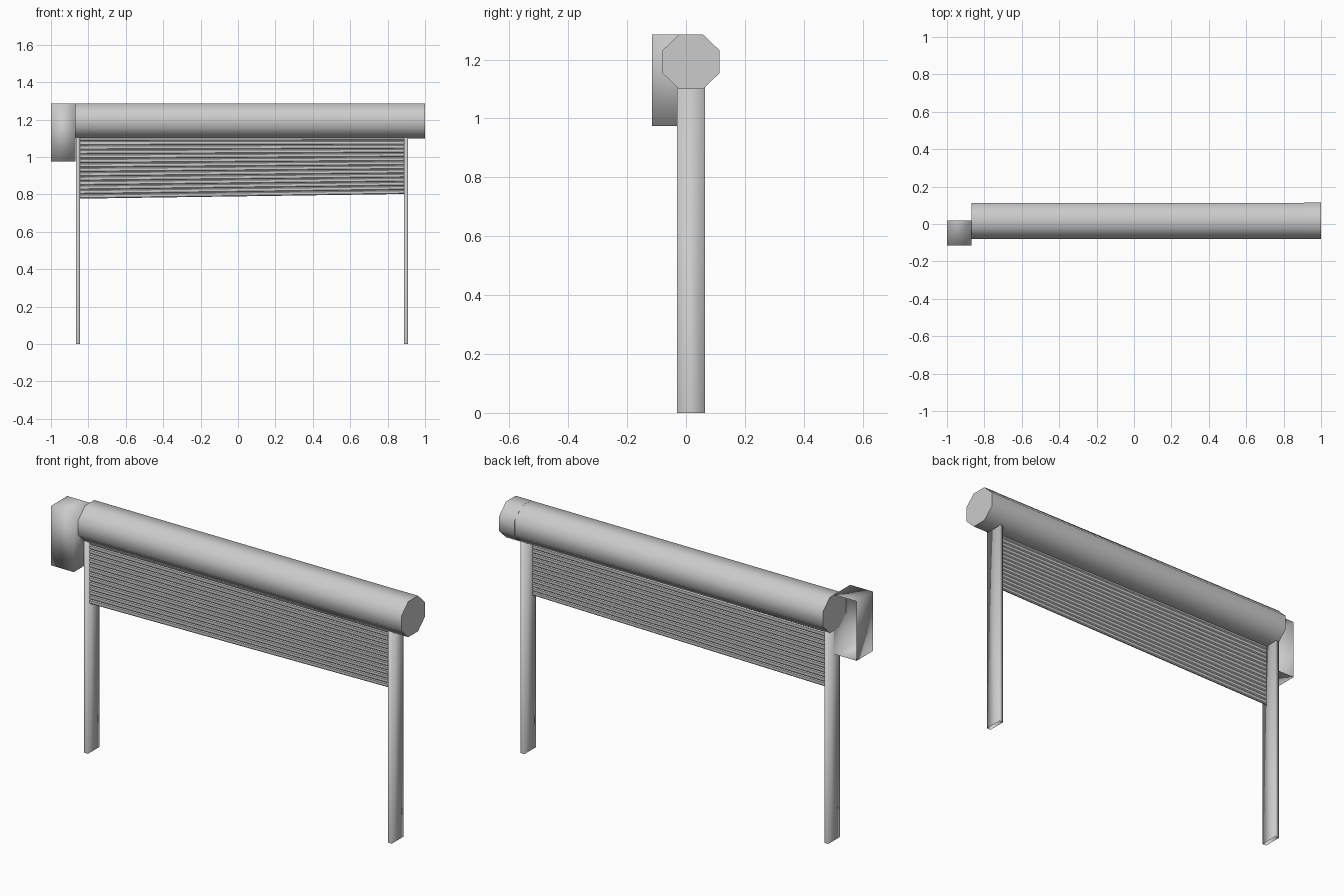
import bpy, bmesh, math

if "Cube" in bpy.data.objects:
    bpy.data.objects.remove(bpy.data.objects["Cube"])


def make_object(name, bm, angle):
    bmesh.ops.recalc_face_normals(bm, faces=bm.faces)
    me = bpy.data.meshes.new(name)
    bm.to_mesh(me)
    bm.free()
    ob = bpy.data.objects.new(name, me)
    bpy.context.collection.objects.link(ob)
    bpy.ops.object.select_all(action='DESELECT')
    ob.select_set(True)
    bpy.context.view_layer.objects.active = ob
    bpy.ops.object.shade_smooth_by_angle(angle=math.radians(angle))
    return ob


def loft(name, ring_a, ring_b, angle, caps=True):
    """Join two closed rings of points, optionally closing both ends."""
    bm = bmesh.new()
    a = [bm.verts.new(p) for p in ring_a]
    b = [bm.verts.new(p) for p in ring_b]
    n = len(a)
    for i in range(n):
        j = (i + 1) % n
        bm.faces.new((a[i], a[j], b[j], b[i]))
    if caps:
        bm.faces.new(a)
        bm.faces.new(b)
    return make_object(name, bm, angle)


def octagon(x, ry, rz, cy=0.017, cz=1.1925):
    t = math.tan(math.pi / 8)
    pts = [(1, -t), (1, t), (t, 1), (-t, 1), (-1, t), (-1, -t), (-t, -1), (t, -1)]
    return [(x, cy + ry * p, cz + rz * q) for p, q in pts]


def box(name, x0, x1, y0, y1, z0, z1, angle, open_side=None):
    """Box made of thin walls; open_side is the (axis, sign) face left out."""
    bm = bmesh.new()
    bmesh.ops.create_cube(bm, size=1)
    for v in bm.verts:
        v.co.x = x0 if v.co.x < 0 else x1
        v.co.y = y0 if v.co.y < 0 else y1
        v.co.z = z0 if v.co.z < 0 else z1
    bm.normal_update()
    if open_side:
        axis, sign = open_side
        gone = [f for f in bm.faces if f.normal[axis] * sign > 0.9]
        bmesh.ops.delete(bm, geom=gone, context='FACES_ONLY')
    return make_object(name, bm, angle)


# Eight-sided roller housing and its end cap
loft("roller_housing", octagon(-0.87, 0.096, 0.0925), octagon(0.91, 0.096, 0.0925), 50)
loft("housing_end_cap", octagon(0.91, 0.097, 0.093), octagon(1.0, 0.097, 0.093), 50)

# Guide posts, hollow and open at the foot
for side, x0, x1 in (("left", -0.867, -0.845), ("right", 0.888, 0.91)):
    box(side + "_guide_post", x0, x1, -0.031, 0.065, 0, 1.105, 100, (2, -1))

# Motor box, open at the back
box("motor_box", -1.0, -0.868, -0.115, 0.02, 0.975, 1.285, 100, (1, 1))

# Slatted shutter curtain: ribbed profile, hanging slightly lower on the left
SLATS, TOP, MID, HALF = 14, 1.11, -0.01, 0.007


def curtain_ring(x, bottom):
    pitch = (TOP - bottom) / SLATS
    prof = [(HALF * 0.45, 0)]
    for i in range(SLATS):
        prof += [(HALF, i + 0.2), (HALF, i + 0.8), (HALF * 0.45, i + 1)]
    front = [(x, MID - d, TOP - k * pitch) for d, k in prof]
    back = [(x, MID + d, TOP - k * pitch) for d, k in reversed(prof)]
    return front + back


loft("shutter_curtain", curtain_ring(-0.85, 0.777), curtain_ring(0.893, 0.802), 25)
